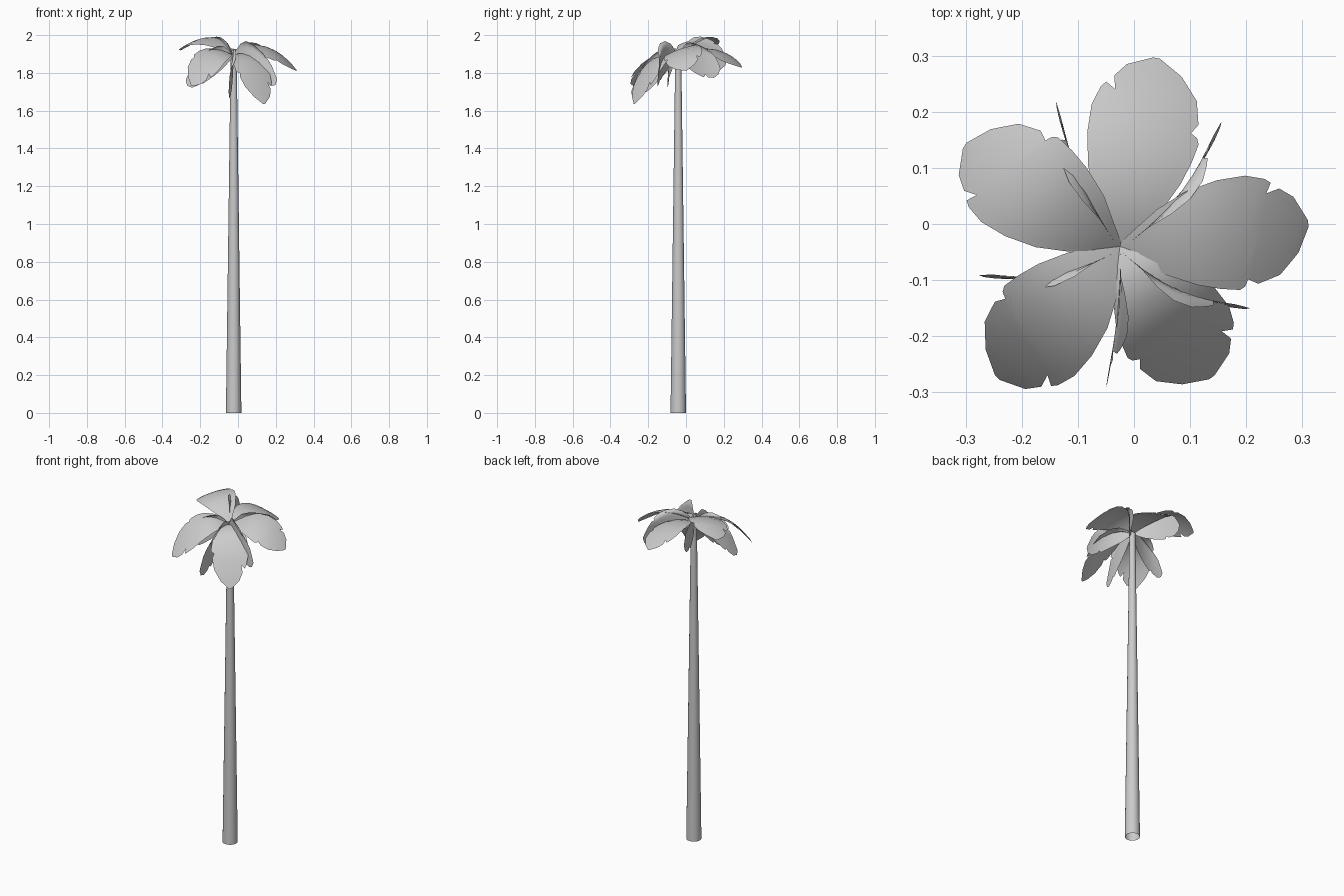
import bpy, bmesh, math
from mathutils import Vector

if "Cube" in bpy.data.objects:
    bpy.data.objects.remove(bpy.data.objects["Cube"])

grey = bpy.data.materials.new("plain grey")
grey.diffuse_color = (0.6, 0.6, 0.6, 1)
grey.use_nodes = True
grey.node_tree.nodes["Principled BSDF"].inputs["Base Color"].default_value = grey.diffuse_color
CX, CY = -0.025, -0.04
GRAD = Vector((-0.12, 0.32))          # lean of the whole crown

# half widths along the blade (t, width); sharp dips are the torn nicks
LEFT = [(0, .006), (.1, .03), (.22, .058), (.38, .083), (.55, .096), (.7, .098),
        (.8, .088), (.83, .08), (.80, .062), (.87, .068), (.94, .05), (1, .006)]
RIGHT = [(0, .006), (.1, .03), (.22, .06), (.38, .085), (.5, .097), (.6, .103),
         (.63, .098), (.62, .08), (.7, .096), (.82, .085), (.93, .05), (1, .006)]


def finish(name, bm):
    mesh = bpy.data.meshes.new(name)
    bm.to_mesh(mesh)
    bm.free()
    mesh.materials.append(grey)
    obj = bpy.data.objects.new(name, mesh)
    bpy.context.collection.objects.link(obj)
    bpy.context.view_layer.objects.active = obj
    obj.select_set(True)
    bpy.ops.object.shade_smooth_by_angle(angle=math.radians(40))
    obj.select_set(False)


def leaf(name, angle, length, tip, mid=0.0, upright=False, bow=0.0):
    a = math.radians(angle)
    out = Vector((math.cos(a), math.sin(a)))
    side = Vector((-out.y, out.x))

    def point(t, w):
        if upright:     # blade standing on edge, top rim curling over
            hook = max(w - 0.045, 0)
            r = length * t - w * 0.25 * t
            s = bow * math.sin(math.pi * t) + bow * 0.3
            s += math.copysign(8.0, bow) * hook * hook
            z = 1.89 + 0.02 * t + (tip - 0.13) * t * t + w - 5 * hook * hook
            z += mid * math.sin(math.pi * t)
        else:           # broad blade arching out and down
            r = length * t
            s = w
            z = (1.89 * (1 - t)**2 + 2 * (2.01 + 2 * mid) * t * (1 - t)
                 + (1.78 + tip) * t * t)
            z -= 1.2 * w * w
        p = out * r + side * s
        return (CX + p.x, CY + p.y, z + GRAD.dot(p))

    bm = bmesh.new()
    n = 6
    rows = []
    for (tl, wl), (tr, wr) in zip(LEFT, RIGHT):
        tc = (tl + tr) / 2
        row = []
        for i in range(-n, n + 1):
            f = abs(i) / n
            t_edge, w = (tl, wl) if i > 0 else (tr, -wr)
            # inner rows stay straight, only the rim follows the nicks
            row.append(bm.verts.new(point(tc + (t_edge - tc) * f * f, w * f)))
        rows.append(row)
    for r0, r1 in zip(rows, rows[1:]):
        for i in range(2 * n):
            bm.faces.new((r0[i], r1[i], r1[i + 1], r0[i + 1]))
    bmesh.ops.recalc_face_normals(bm, faces=bm.faces)
    # normals point up, so the curled rim catches the light
    if sum(f.normal.z for f in bm.faces) < 0:
        bmesh.ops.reverse_faces(bm, faces=bm.faces)
    finish(name, bm)


# trunk: tapered open tube
bm = bmesh.new()
bmesh.ops.create_cone(bm, cap_ends=False, segments=24, radius1=0.041,
                      radius2=0.016, depth=1.89)
bmesh.ops.translate(bm, verts=bm.verts, vec=(CX + .002, CY - .001, 0.945))
finish("trunk", bm)

# broad arching fronds
for i, (ang, ln, tip, mid) in enumerate([(79, .342, -.05, -.04), (7, .338, .06, 0),
                                         (-55, .285, -.05, 0), (-133, .32, 0, 0),
                                         (147, .33, .05, 0)]):
    leaf(f"broad_frond_{i + 1}", ang, ln, tip, mid)

# narrow fronds standing on edge between them
for i, (ang, ln, tip, mid, bow) in enumerate([(52, .285, 0, 0, -.020),
                                              (113, .28, 0, 0, .014),
                                              (190, .255, -.03, 0, .022),
                                              (264, .25, 0, 0, .006),
                                              (336, .255, .05, .04, -.022)]):
    leaf(f"upright_frond_{i + 1}", ang, ln, tip, mid, True, bow)
